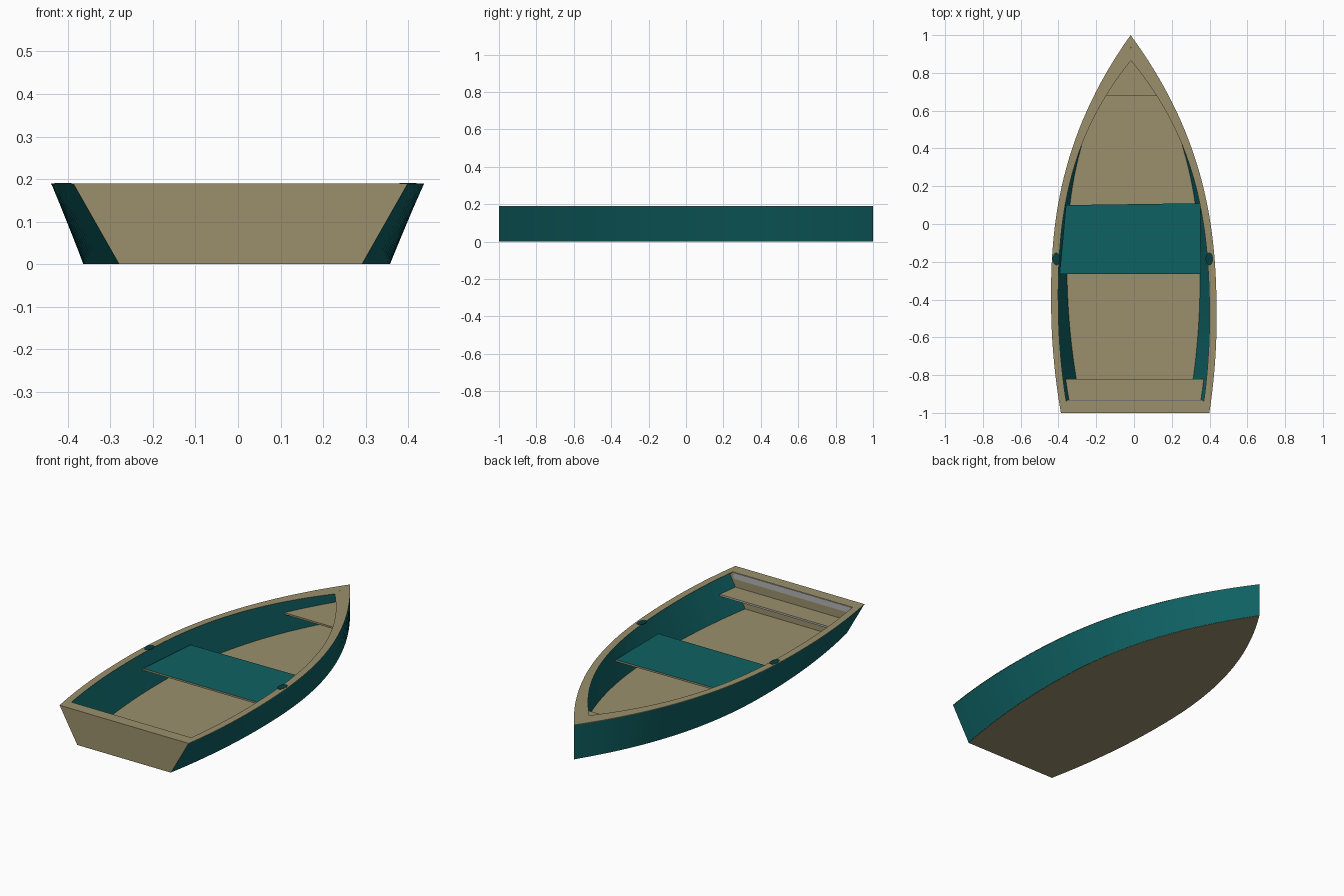
import bpy, math

if "Cube" in bpy.data.objects:
    bpy.data.objects.remove(bpy.data.objects["Cube"])

H = 0.19          # gunwale height
SEAT_Z = 0.11     # top of all seats
N = 40


def material(name, rgb):
    m = bpy.data.materials.new(name)
    m.diffuse_color = (*rgb, 1)
    m.use_nodes = True
    m.node_tree.nodes["Principled BSDF"].inputs["Base Color"].default_value = m.diffuse_color
    return m


TAN = material("tan paint", (0.325, 0.28, 0.153))
TEAL = material("teal paint", (0.0048, 0.12, 0.126))
DARK = material("dark teal", (0.003, 0.045, 0.047))
GREY = material("light grey", (0.45, 0.45, 0.46))


# Plan shape: half widths at the gunwale and at the bottom, and centre line
def half_top(y):
    if y < -0.45:
        return 0.438 - 0.045 * ((y + 0.45) / 0.55) ** 2
    return max(0.0, 0.438 * (1 - ((y + 0.45) / 1.45) ** 2.4))


def half_bottom(y):
    if y < -0.25:
        return 0.36 - 0.075 * ((y + 0.25) / 0.75) ** 2
    return max(0.0, 0.36 * (1 - ((y + 0.25) / 1.25) ** 2.3))


def half_at(y, z):
    return half_bottom(y) + (half_top(y) - half_bottom(y)) * z / H


def half_rim(y):
    return max(0.0, half_top(y) - 0.038 - 0.0535 * max(0.0, y / 0.865) ** 3)


def centre(y):
    return 0.006 - 0.012 * (y + 1)


def make(name, verts, faces, mats, rule=None):
    me = bpy.data.meshes.new(name)
    me.from_pydata(verts, [], faces)
    for m in mats:
        me.materials.append(m)
    me.validate()
    ob = bpy.data.objects.new(name, me)
    bpy.context.collection.objects.link(ob)
    bpy.ops.object.select_all(action='DESELECT')
    ob.select_set(True)
    bpy.context.view_layer.objects.active = ob
    bpy.ops.object.mode_set(mode='EDIT')
    bpy.ops.mesh.select_all(action='SELECT')
    bpy.ops.mesh.normals_make_consistent(inside=False)
    bpy.ops.object.mode_set(mode='OBJECT')
    if rule:
        for p in me.polygons:
            p.material_index = rule(p)
    bpy.ops.object.shade_smooth_by_angle(angle=math.radians(30))
    return ob


def loft(name, sections, mat):
    k = len(sections[0])
    verts = [v for s in sections for v in s]
    faces = [(i * k + j, i * k + (j + 1) % k, (i + 1) * k + (j + 1) % k, (i + 1) * k + j)
             for i in range(len(sections) - 1) for j in range(k)]
    faces += [tuple(range(k)), tuple(range(len(verts) - k, len(verts)))]
    return make(name, verts, faces, [mat])


def prism(name, outline, z0, z1, mats, rule=None):
    n = len(outline)
    verts = [(x, y, z) for z in (z0, z1) for x, y in outline]
    faces = [tuple(range(n)), tuple(range(n, 2 * n))]
    faces += [(i, (i + 1) % n, n + (i + 1) % n, n + i) for i in range(n)]
    return make(name, verts, faces, mats, rule)


def plan(y0, y1, half, n=N):
    """Closed outline between two stations, following a half-width function."""
    ys = [y0 + (y1 - y0) * i / n for i in range(n + 1)]
    right = [(centre(y) + half(y), y) for y in ys]
    left = [(centre(y) - half(y), y) for y in reversed(ys)]
    if half(y1) < 1e-4:
        left = left[1:]
    return right + left


# Hull sides and flat rim, one of each per side
for side, s in (("right", 1), ("left", -1)):
    wall, rim = [], []
    for i in range(N + 1):
        t = i / N
        y = -0.998 + 1.998 * t
        sec = []
        for z, inset in ((0.001, 0), (H - 0.003, 0), (H - 0.003, 0.01), (0.001, 0.01)):
            sec.append((centre(y) + s * max(0, half_at(y, z) - inset), y, z))
        wall.append(sec)
        yo, yi = -1 + 2 * t, -0.935 + 1.8 * t
        xo, xi = centre(yo) + s * half_top(yo), centre(yi) + s * half_rim(yi)
        rim.append([(xo, yo, H), (xi, yi, H), (xi, yi, H - 0.003), (xo, yo, H - 0.003)])
    loft(side + "_hull_side", wall, TEAL)
    loft(side + "_rim", rim, TAN)

    # Oarlock socket on the rim
    cx = 0.405 * s - 0.006
    prism(side + "_oarlock",
          [(cx + 0.02 * math.cos(a * math.tau / 20), -0.185 + 0.034 * math.sin(a * math.tau / 20))
           for a in range(20)], H - 0.002, H + 0.001, [DARK])

# Floor
prism("floor", plan(-1, 1, lambda y: max(0, half_bottom(y) - 0.001)), 0, 0.005, [TAN])

# Transom with a grey strip on its inner face
ts = []
for y in (-1, -0.936):
    ts.append([(0.006 - 0.285, y, 0), (0.006 + 0.285, y, 0),
               (0.006 + 0.393, y, H), (0.006 - 0.393, y, H)])
loft("transom", ts, TAN)
prism("transom_strip", [(-0.355, -0.937), (0.365, -0.937), (0.365, -0.933), (-0.355, -0.933)],
      H - 0.035, H - 0.002, [GREY])

# Stern bench and bow seat
inside = lambda y: max(0, half_at(y, SEAT_Z) - 0.008)
front_grey = lambda p: 1 if p.normal.y > 0.9 else 0
prism("stern_bench", plan(-0.95, -0.82, inside, 4), SEAT_Z - 0.01, SEAT_Z, [TAN, GREY], front_grey)
prism("bow_seat", plan(0.68, 0.97, inside, 10), SEAT_Z - 0.01, SEAT_Z, [TAN])

# Middle seat: teal top, tan edges and underside
prism("middle_seat", [(-0.394, -0.265), (0.354, -0.265), (0.352, 0.11), (-0.36, 0.10)],
      SEAT_Z - 0.01, SEAT_Z, [TAN, TEAL], lambda p: 1 if p.normal.z > 0.5 else 0)
